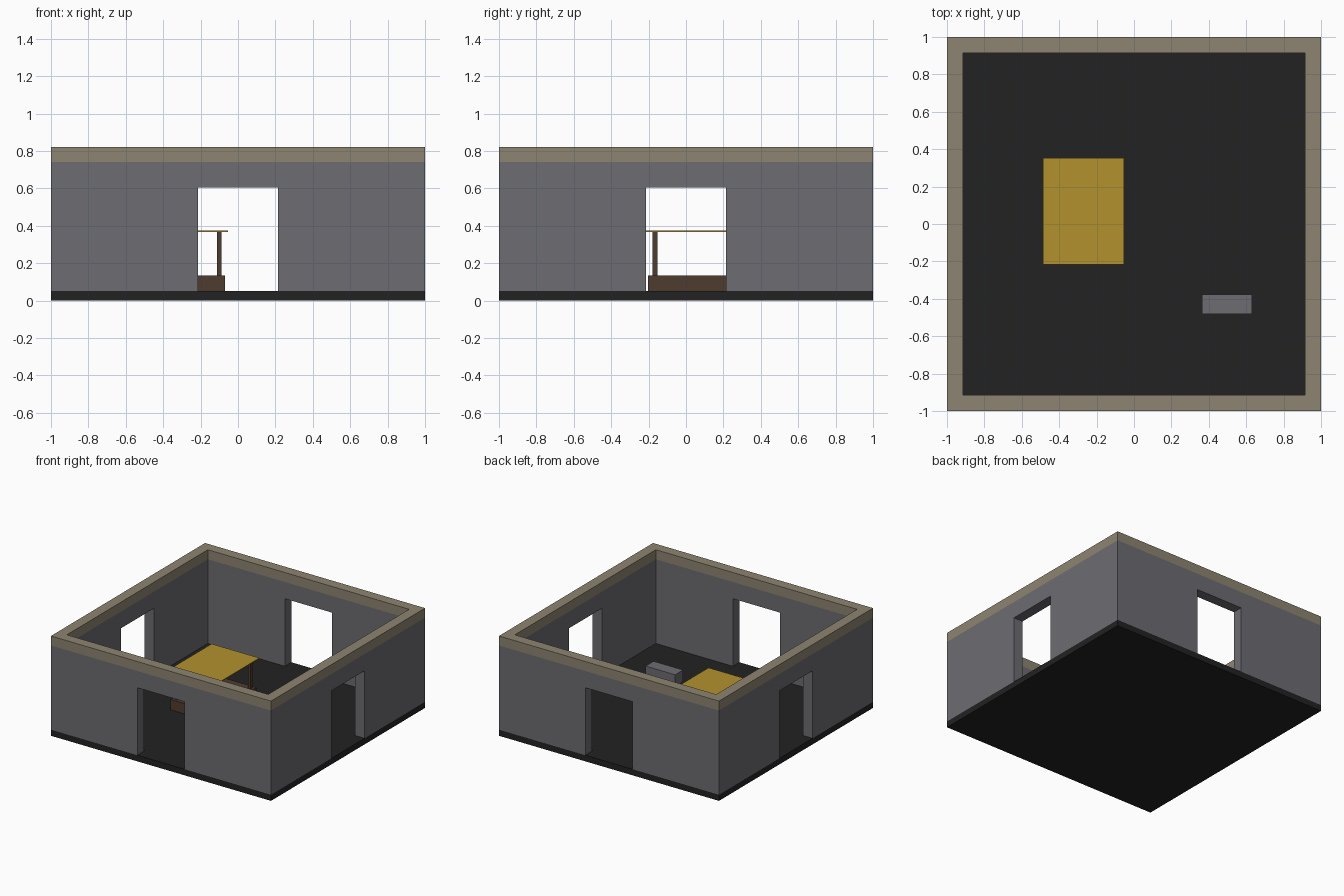
import bpy, bmesh
from mathutils import Vector

if "Cube" in bpy.data.objects:
    bpy.data.objects.remove(bpy.data.objects["Cube"])


def srgb(c):
    return c / 12.92 if c <= 0.04045 else ((c + 0.055) / 1.055) ** 2.4


def material(name, r, g, b):
    m = bpy.data.materials.new(name)
    m.diffuse_color = (srgb(r / 255), srgb(g / 255), srgb(b / 255), 1)
    m.use_nodes = True
    m.node_tree.nodes["Principled BSDF"].inputs["Base Color"].default_value = m.diffuse_color
    return m


GREY = material("wall_grey", 108, 108, 114)
TAN = material("trim_tan", 141, 132, 113)
DARK = material("floor_dark", 34, 34, 34)
GOLD = material("top_gold", 178, 146, 45)
BROWN = material("wood_brown", 78, 60, 46)


def box(name, lo, hi, mat):
    """Axis-aligned box between two corners."""
    lo, hi = Vector(lo), Vector(hi)
    bm = bmesh.new()
    bmesh.ops.create_cube(bm, size=1)
    for v in bm.verts:
        v.co = (lo + hi) / 2 + v.co * (hi - lo)
    me = bpy.data.meshes.new(name)
    bm.to_mesh(me)
    bm.free()
    me.materials.append(mat)
    ob = bpy.data.objects.new(name, me)
    bpy.context.collection.objects.link(ob)
    return ob


def cut(ob, lo, hi):
    """Subtract a box from an object."""
    cutter = box("cutter", lo, hi, GREY)
    cutter.hide_render = True
    mod = ob.modifiers.new("cut", 'BOOLEAN')
    mod.operation = 'DIFFERENCE'
    mod.solver = 'EXACT'
    mod.object = cutter
    bpy.context.view_layer.objects.active = ob
    bpy.ops.object.modifier_apply(modifier=mod.name)
    bpy.data.objects.remove(cutter)


FLOOR, TRIM, TOP, INNER = 0.05, 0.742, 0.82, 0.915

# floor slab
box("floor", (-1, -1, 0), (1, 1, FLOOR), DARK)

# walls: hollow ring with a doorway through each side
walls = box("walls", (-1, -1, FLOOR), (1, 1, TOP), GREY)
cut(walls, (-INNER, -INNER, -0.5), (INNER, INNER, 1.5))
cut(walls, (-0.215, -1.5, -0.5), (0.215, 1.5, 0.605))
cut(walls, (-1.5, -0.215, -0.5), (1.5, 0.215, 0.605))

# tan band along the top of the walls
walls.data.materials.append(TAN)
bm = bmesh.new()
bm.from_mesh(walls.data)
bmesh.ops.bisect_plane(bm, geom=bm.verts[:] + bm.edges[:] + bm.faces[:],
                       plane_co=(0, 0, TRIM), plane_no=(0, 0, 1))
for f in bm.faces:
    f.material_index = 1 if f.calc_center_median().z > TRIM else 0
bm.to_mesh(walls.data)
bm.free()

# stall: solid base, four posts, thin top
cx, cy = -0.27, 0.068
box("stall_base", (cx - 0.2, cy - 0.27, FLOOR), (cx + 0.2, cy + 0.27, 0.135), BROWN)
for i, sx in enumerate((-1, 1)):
    for j, sy in enumerate((-1, 1)):
        px, py = cx + sx * 0.17, cy + sy * 0.234
        box(f"stall_post_{i}{j}", (px - 0.013, py - 0.013, 0.135),
            (px + 0.013, py + 0.013, 0.368), BROWN)
box("stall_top", (cx - 0.217, cy - 0.285, 0.368), (cx + 0.217, cy + 0.285, 0.376), GOLD)

# low grey block
box("stone_block", (0.363, -0.482, FLOOR), (0.632, -0.378, 0.145), GREY)
